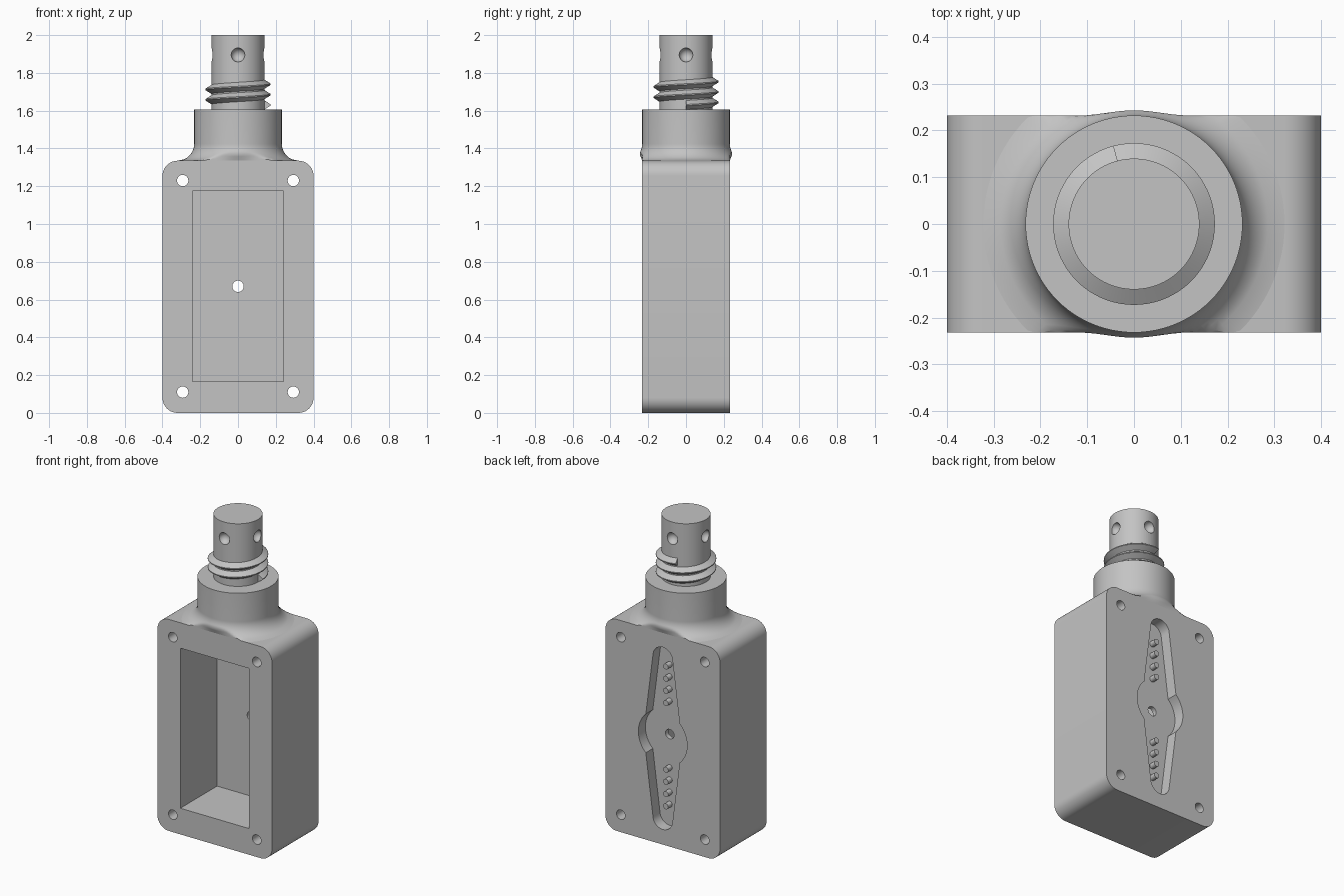
import bpy, bmesh
from math import sin, cos, pi, sqrt, radians

if "Cube" in bpy.data.objects:
    bpy.data.objects.remove(bpy.data.objects["Cube"])

grey = bpy.data.materials.new("plain grey")
grey.use_nodes = True
grey.diffuse_color = (0.55, 0.55, 0.55, 1)
grey.node_tree.nodes["Principled BSDF"].inputs["Base Color"].default_value = grey.diffuse_color


def loft(name, rings):
    """Join closed rings of points with faces and cap both ends."""
    bm = bmesh.new()
    loops = [[bm.verts.new(p) for p in ring] for ring in rings]
    n = len(loops[0])
    for a, b in zip(loops, loops[1:]):
        for i in range(n):
            j = (i + 1) % n
            bm.faces.new((a[i], a[j], b[j], b[i]))
    bm.faces.new(loops[0])
    bm.faces.new(loops[-1])
    bmesh.ops.recalc_face_normals(bm, faces=bm.faces)
    mesh = bpy.data.meshes.new(name)
    bm.to_mesh(mesh)
    bm.free()
    mesh.materials.append(grey)
    obj = bpy.data.objects.new(name, mesh)
    bpy.context.collection.objects.link(obj)
    return obj


def prism(name, outline, y0, y1):
    return loft(name, [[(x, y, z) for x, z in outline] for y in (y0, y1)])


def arc(x, z, r, a0, a1, n):
    return [(x + r * cos(radians(a0 + (a1 - a0) * i / n)),
             z + r * sin(radians(a0 + (a1 - a0) * i / n))) for i in range(n + 1)]


def circle(x, z, r, n=32):
    return arc(x, z, r, 0, 360, n)[:-1]


def activate(obj):
    bpy.ops.object.select_all(action='DESELECT')
    obj.select_set(True)
    bpy.context.view_layer.objects.active = obj


def cut(obj, cutter):
    cutter.hide_render = True
    mod = obj.modifiers.new("cut", 'BOOLEAN')
    mod.operation, mod.solver, mod.object = 'DIFFERENCE', 'EXACT', cutter
    activate(obj)
    bpy.ops.object.modifier_apply(modifier=mod.name)
    bpy.data.objects.remove(cutter)


def smooth(obj):
    activate(obj)
    bpy.ops.object.shade_smooth_by_angle(angle=radians(30))


W, D, H, MID = 0.4, 0.232, 1.335, 0.67

# Housing with rounded vertical-plane corners
R = 0.08
outline = (arc(W - R, H - R, R, 0, 90, 10) + arc(R - W, H - R, R, 90, 180, 10)
           + arc(R - W, R, R, 180, 270, 10) + arc(W - R, R, R, 270, 360, 10))
housing = prism("housing", outline, -D, D)

# Deep front pocket
box = [(-0.24, 0.165), (0.24, 0.165), (0.24, 1.175), (-0.24, 1.175)]
cut(housing, prism("pocket_cutter", box, -0.4, 0.134))

# Two-armed recess in the back
quarter = arc(0, 0, 0.17, 0, 46, 10) + arc(0, 0.507, 0.068, 6, 90, 10)
half = quarter + [(-x, z) for x, z in quarter[-2::-1]]
horn = half + [(-x, -z) for x, z in half[1:-1]]
cut(housing, prism("recess_cutter", [(x, z + MID) for x, z in horn], D - 0.07, 0.4))

# Screw holes and centre hole
for x, z in [(0, MID)] + [(sx * 0.293, z) for sx in (-1, 1) for z in (0.11, 1.23)]:
    cut(housing, prism("hole_cutter", circle(x, z, 0.03), -0.4, 0.4))
smooth(housing)

# Pegs standing on the recess floor
for side in (-1, 1):
    for i in range(4):
        z = MID + side * (0.21 + 0.077 * i)
        smooth(prism("recess_peg", circle(0, z, 0.018, 16), D - 0.075, D - 0.03))

# Collar with a fillet that flattens against the front and back
F = 0.09


def collar_ring(t, n=96):
    r = D + F - sqrt(F * F - (F - min(t, F)) ** 2)
    ring = []
    for i in range(n):
        x, y = r * cos(2 * pi * i / n), r * sin(2 * pi * i / n)
        bulge = 0.011 * min(t / 0.03, 1) * cos(pi * min(abs(x) / 0.24, 0.5)) ** 2
        lim = D + bulge
        ring.append((x, max(-lim, min(lim, y)), H + t))
    return ring


smooth(loft("collar", [collar_ring(F * i / 12) for i in range(13)] + [collar_ring(0.27)]))

# Pin with four round dimples
pin = loft("pin", [[(x, y, z) for x, y in circle(0, 0, 0.14, 64)] for z in (1.6, 2.0)])
for x, y in ((1, 0), (-1, 0), (0, 1), (0, -1)):
    bpy.ops.mesh.primitive_uv_sphere_add(segments=24, ring_count=12, radius=0.037,
                                         location=(0.14 * x, 0.14 * y, 1.895))
    cut(pin, bpy.context.object)
smooth(pin)

# Screw thread around the pin
section = [(0.135, -0.027), (0.173, -0.003), (0.173, 0.003), (0.135, 0.027)]
rings = []
for i in range(166):
    a = radians(5 * i)
    rings.append([(r * cos(a), r * sin(a), 1.63 + 0.055 * a / (2 * pi) + h) for r, h in section])
smooth(loft("thread", rings))
